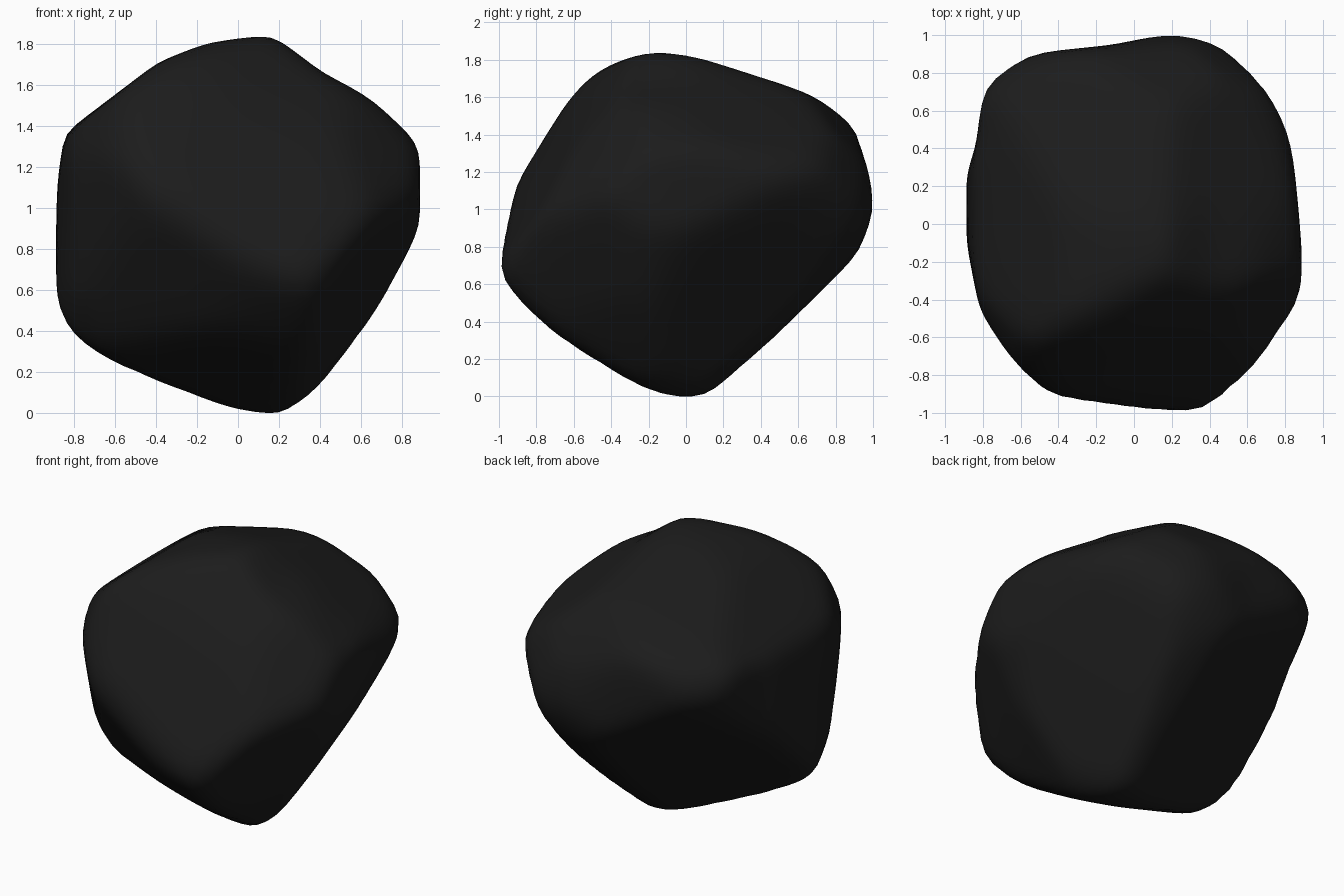
import bpy
import bmesh
from mathutils import Vector

start_cube = bpy.data.objects.get("Cube")
if start_cube:
    bpy.data.objects.remove(start_cube, do_unlink=True)

# Outlines of the boulder, measured from its centre
front_outline = [(.16, .92), (-.15, .87), (-.38, .78), (-.83, .44), (-.87, .18), (-.89, -.32),
                 (-.83, -.52), (-.58, -.69), (-.05, -.87), (.2, -.92), (.46, -.74), (.62, -.51),
                 (.88, 0), (.88, .37), (.65, .61), (.4, .73)]
side_outline = [(-.12, .92), (-.28, .9), (-.48, .81), (-.6, .68), (-.92, .18), (-1, -.2),
                (-.98, -.32), (-.7, -.57), (-.54, -.73), (-.32, -.84), (0, -.92), (.12, -.89),
                (.45, -.6), (.9, -.16), (1, .1), (.9, .52), (.75, .66), (.1, .87)]
plan_outline = [(.2, 1), (-.1, .93), (-.6, .88), (-.78, .74), (-.82, .4), (-.88, .25),
                (-.87, -.1), (-.8, -.45), (-.6, -.82), (-.45, -.9), (.3, -1), (.48, -.96),
                (.68, -.78), (.87, -.43), (.88, -.18), (.8, .6), (.68, .8), (.5, .92)]
diagonal_a = [(0, .93), (-.38, .8), (-.8, .55), (-.98, .2), (-.97, 0), (-.82, -.38), (-.26, -.88),
              (.06, -.93), (.38, -.72), (.66, -.28), (.92, .09), (.98, .25), (.85, .52), (.46, .84)]
diagonal_b = [(0, .93), (-.47, .77), (-.72, .57), (-1.03, .19), (-.96, -.17), (-.7, -.45),
              (-.2, -.82), (.34, -.77), (.67, -.69), (.8, -.43), (.94, .32), (.82, .61), (.32, .88)]
diagonal_c = [(.23, .91), (-.17, .86), (-.66, .64), (-.92, .46), (-1.05, .07), (-1.05, -.25),
              (-.95, -.54), (-.44, -.82), (.36, -.87), (.57, -.75), (.82, -.4), (.89, -.05),
              (1.05, .29), (.9, .64), (.48, .85)]

# Each outline is swept along its own direction: right axis, up axis, slack
sweeps = [
    (front_outline, (1, 0, 0), (0, 0, 1), 1.022),
    (side_outline, (0, 1, 0), (0, 0, 1), 1.022),
    (plan_outline, (1, 0, 0), (0, 1, 0), 1.022),
    (diagonal_a, (.707, .707, 0), (-.354, .354, .866), 1.04),
    (diagonal_b, (-.707, -.707, 0), (.354, -.354, .866), 1.04),
    (diagonal_c, (-.707, .707, 0), (.354, .354, .866), 1.04),
]
sweeps = [(pts, Vector(right), Vector(up), slack) for pts, right, up, slack in sweeps]

# Broad worn facets: outward direction and distance from the centre
facets = [
    ((.21, -.85, .49), .82),    # main front face
    ((.28, -.7, .65), .84),     # front brow
    ((.6, -.6, .5), .89),       # front right shoulder
    ((-.42, -.76, -.5), .83),   # front left, leaning under
    ((-.21, -.53, -.82), .80),  # front underside
    ((.82, -.41, -.39), .84),   # front right flank
    ((.75, -.3, -.6), .83),     # front right underside
    ((.78, .32, -.54), .70),    # back right underside
    ((-.45, .6, -.65), .64),    # back left underside
    ((.54, .23, .81), .84),     # right shoulder
    ((-.22, .29, .93), .86),    # left shoulder
]
facets = [(Vector(normal).normalized(), distance) for normal, distance in facets]


def outline_closeness(direction, points, right, up):
    """Inverse of the distance to a swept outline along a direction."""
    u, v = direction.dot(right), direction.dot(up)
    best = 0
    for (ax, ay), (bx, by) in zip(points, points[1:] + points[:1]):
        det = ax * by - ay * bx
        s = (u * by - v * bx) / det
        t = (ax * v - ay * u) / det
        if s >= -1e-6 and t >= -1e-6:
            best = max(best, s + t)
    return best


def boulder_radius(direction, sharpness=65):
    """Soft intersection of all sweeps and facets."""
    closeness = [outline_closeness(direction, pts, right, up) / slack
                 for pts, right, up, slack in sweeps]
    closeness += [max(0, direction.dot(n)) / dist for n, dist in facets]
    return sum(c ** sharpness for c in closeness) ** (-1 / sharpness)


# Boulder body
bm = bmesh.new()
bmesh.ops.create_icosphere(bm, subdivisions=5, radius=1)
for vert in bm.verts:
    direction = vert.co.normalized()
    vert.co = direction * boulder_radius(direction)
for _ in range(2):
    bmesh.ops.smooth_vert(bm, verts=bm.verts, factor=.5,
                          use_axis_x=True, use_axis_y=True, use_axis_z=True)

# Stand the boulder on the ground
lowest = min(vert.co.z for vert in bm.verts)
bmesh.ops.translate(bm, verts=bm.verts, vec=(0, 0, -lowest))

mesh = bpy.data.meshes.new("boulder")
bm.to_mesh(mesh)
bm.free()
boulder = bpy.data.objects.new("boulder", mesh)
bpy.context.collection.objects.link(boulder)
for face in mesh.polygons:
    face.use_smooth = True

# Dark stone colour
stone = bpy.data.materials.new("dark_stone")
stone.use_nodes = True
colour = (.0115, .0115, .0115, 1)
stone.diffuse_color = colour
shader = next(n for n in stone.node_tree.nodes if n.type == "BSDF_PRINCIPLED")
shader.inputs["Base Color"].default_value = colour
mesh.materials.append(stone)
